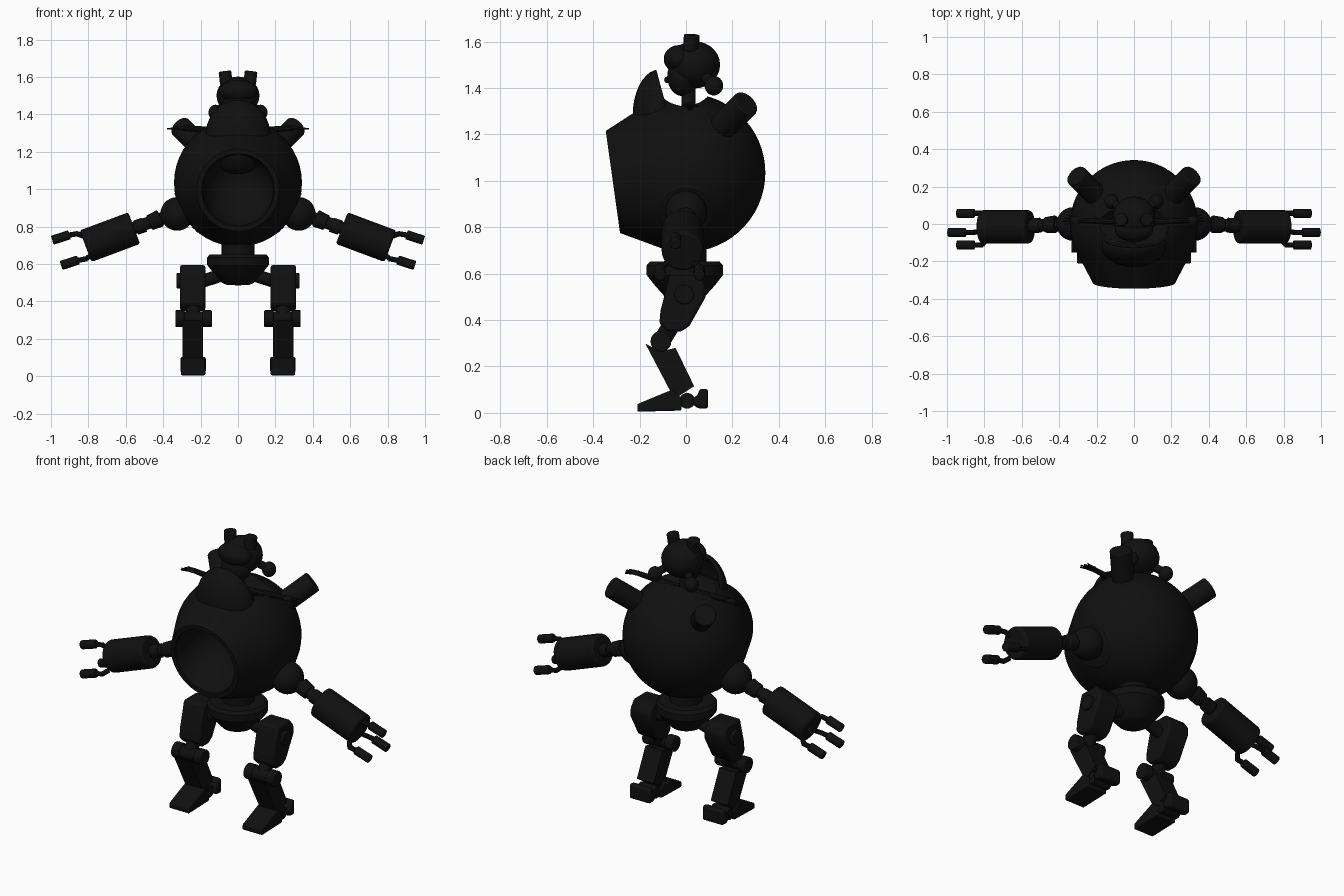
import bpy, bmesh
from math import sin, cos, pi, radians
from mathutils import Vector, Matrix

cube = bpy.data.objects.get("Cube")
if cube:
    bpy.data.objects.remove(cube, do_unlink=True)

mat = bpy.data.materials.new("near_black")
mat.use_nodes = True
tone = (0.005, 0.005, 0.005, 1)
mat.diffuse_color = tone
mat.node_tree.nodes["Principled BSDF"].inputs["Base Color"].default_value = tone


def finish(name, bm, bevel=0.0):
    bmesh.ops.remove_doubles(bm, verts=bm.verts, dist=0.0005)
    bmesh.ops.recalc_face_normals(bm, faces=bm.faces)
    mesh = bpy.data.meshes.new(name)
    bm.to_mesh(mesh)
    bm.free()
    mesh.materials.append(mat)
    ob = bpy.data.objects.new(name, mesh)
    bpy.context.collection.objects.link(ob)
    if bevel:
        mod = ob.modifiers.new("bevel", "BEVEL")
        mod.width, mod.segments = bevel, 2
    bpy.ops.object.select_all(action="DESELECT")
    ob.select_set(True)
    bpy.context.view_layer.objects.active = ob
    bpy.ops.object.shade_smooth_by_angle(angle=radians(35))
    return ob


def rod(name, p, q, r, r2=None, sides=20, bevel=0.0):
    p, q = Vector(p), Vector(q)
    turn = (q - p).to_track_quat("Z", "Y").to_matrix().to_4x4()
    bm = bmesh.new()
    bmesh.ops.create_cone(bm, cap_ends=True, segments=sides, radius1=r,
                          radius2=r if r2 is None else r2, depth=(q - p).length,
                          matrix=Matrix.Translation((p + q) / 2) @ turn)
    return finish(name, bm, bevel)


def ball(name, c, radii):
    bm = bmesh.new()
    bmesh.ops.create_uvsphere(bm, u_segments=24, v_segments=14, radius=1,
                              matrix=Matrix.Translation(c) @ Matrix.Diagonal((*radii, 1)))
    return finish(name, bm)


def prism(name, profile, x0, x1, bevel=0.0):
    """Side outline of (y, z) points, extruded from x0 to x1."""
    bm = bmesh.new()
    face = bm.faces.new([bm.verts.new((x0, y, z)) for y, z in profile])
    out = bmesh.ops.extrude_face_region(bm, geom=[face])["geom"]
    bmesh.ops.translate(bm, vec=(x1 - x0, 0, 0),
                        verts=[v for v in out if isinstance(v, bmesh.types.BMVert)])
    return finish(name, bm, bevel)


def lathe(points, axis, centre):
    bm = bmesh.new()
    vs = [bm.verts.new(p) for p in points]
    es = [bm.edges.new(pair) for pair in zip(vs, vs[1:])]
    bmesh.ops.spin(bm, geom=vs + es, cent=centre, axis=axis, angle=2 * pi,
                   steps=48, use_merge=True)
    return bm


# Round hull with a tilted, tapered mouth and hollow bowl
MID = 1.035
R = 0.342
outline = [(R * sin(a), R * cos(a)) for a in [radians(6 * i) for i in range(21)]]
outline += [(0.22, -0.315), (0.195, -0.315)]
outline += [(0.19 * cos(a), -0.31 + 0.22 * sin(a)) for a in [pi / 20 * i for i in range(11)]]
bm = lathe([(r, y, MID) for r, y in outline], (0, 1, 0), (0, 0, MID))
for v in bm.verts:
    t = min(max((-v.co.y - 0.13) / 0.185, 0), 1)
    v.co.y -= 0.14 * (v.co.z - MID) * t
    v.co.z -= 0.04 * t
hull = finish("hull", bm)

# Cockpit recess cut into the top
cutter = ball("cockpit_cutter", (0, -0.005, 1.38), (0.24, 0.1, 0.09))
cutter.hide_render = True
cut = hull.modifiers.new("cockpit", "BOOLEAN")
cut.object, cut.operation = cutter, "DIFFERENCE"
bpy.context.view_layer.objects.active = hull
bpy.ops.object.modifier_apply(modifier="cockpit")
bpy.data.objects.remove(cutter, do_unlink=True)

# Pointed windscreen: a half shell open to the back
bm = bmesh.new()
bmesh.ops.create_uvsphere(bm, u_segments=28, v_segments=18, radius=1,
                          matrix=Matrix.Translation((0, -0.115, 1.28))
                          @ Matrix.Diagonal((0.175, 0.115, 0.2, 1)))
bmesh.ops.bisect_plane(bm, geom=bm.verts[:] + bm.edges[:] + bm.faces[:],
                       plane_co=(0, -0.085, 1.32), plane_no=(0, 1, 0.27), clear_outer=True)
screen = finish("windscreen", bm)
shell = screen.modifiers.new("shell", "SOLIDIFY")
shell.thickness = 0.012

# Pilot
ball("pilot_torso", (0, 0.01, 1.25), (0.075, 0.055, 0.09))
rod("pilot_neck", (0, 0.01, 1.28), (0, 0.01, 1.42), 0.03)
ball("pilot_face", (0, -0.015, 1.45), (0.088, 0.066, 0.085))
ball("pilot_nose", (0, -0.08, 1.435), (0.012, 0.014, 0.014))
ball("pilot_hair", (0, 0.035, 1.5), (0.115, 0.112, 0.102))
ball("pilot_fringe", (0, -0.03, 1.525), (0.103, 0.066, 0.06))
for s in (-1, 1):
    ball("pilot_pigtail", (s * 0.12, 0.12, 1.41), (0.038, 0.04, 0.042))
    rod("pigtail_tie", (s * 0.07, 0.08, 1.45), (s * 0.11, 0.115, 1.42), 0.022)
    rod("goggle", (s * 0.062, 0.02, 1.56), (s * 0.07, 0.025, 1.63), 0.034, bevel=0.005)
    rod("pilot_arm", (s * 0.04, 0.01, 1.31), (s * 0.3, 0.02, 1.327), 0.02, 0.014, 10)
    ball("pilot_hand", (s * 0.31, 0.02, 1.327), (0.03, 0.024, 0.01))
    for k in (-1, 0, 1, 2):
        rod("pilot_finger", (s * 0.32, 0.015 + k * 0.01, 1.327),
            (s * (0.38 - abs(k) * 0.008), 0.015 + k * 0.018, 1.322), 0.007, 0.004, 6)

# Waist and pelvis
rod("waist", (0, 0, 0.64), (0, 0, 0.74), 0.088, sides=24)
bowl = [(0, 0.652), (0.15, 0.652), (0.165, 0.635), (0.165, 0.595),
        (0.13, 0.55), (0.085, 0.5), (0.06, 0.488), (0, 0.486)]
finish("pelvis", lathe([(r, -0.005, z) for r, z in bowl], (0, 0, 1), (0, -0.005, 0)))

# Side outlines of the leg parts
THIGH = [(-0.07, 0.595), (0.05, 0.595), (0.085, 0.55), (0.085, 0.5), (0.015, 0.375),
         (-0.02, 0.35), (-0.08, 0.35), (-0.115, 0.385), (-0.11, 0.44)]
SHIN = [(-0.175, 0.298), (-0.11, 0.265), (-0.045, 0.28), (0.035, 0.115), (-0.05, 0.06)]
FOOT = [(-0.21, 0.005), (-0.21, 0.038), (-0.06, 0.1), (-0.015, 0.06), (-0.02, 0.01)]
HEEL = [(0.03, 0.035), (0.055, 0.018), (0.095, 0.018), (0.095, 0.104),
        (0.058, 0.104), (0.05, 0.075), (0.03, 0.065)]

for s in (-1, 1):
    # Exhaust pipes
    rod("exhaust_pipe", (s * 0.15, 0.1, 1.175), (s * 0.31, 0.26, 1.335), 0.06, bevel=0.006)

    # Shoulder
    out = Vector((s * 0.866, 0, -0.5))
    hub = Vector((0, 0, MID))
    rod("shoulder_flange", hub + out * 0.27, hub + out * 0.325, 0.135, 0.122, 32, 0.008)
    ball("shoulder_ball", (s * 0.325, 0, 0.868), (0.09, 0.09, 0.09))

    # Arm
    rod("upper_arm", (s * 0.36, 0, 0.86), (s * 0.58, -0.012, 0.785), 0.033)
    rod("elbow_sleeve", (s * 0.415, 0, 0.845), (s * 0.475, -0.006, 0.82), 0.047, 0.042, 12, 0.006)
    rod("elbow_collar", (s * 0.5, -0.006, 0.81), (s * 0.545, -0.01, 0.795), 0.04, sides=12)
    rod("forearm", (s * 0.555, -0.015, 0.792), (s * 0.815, -0.015, 0.695), 0.09, sides=24, bevel=0.012)

    # Three-fingered claw
    for y, x, z, root in ((-0.045, 0.9, 0.757, 0.735), (0.057, 0.853, 0.622, 0.645),
                          (-0.112, 0.853, 0.622, 0.645)):
        base = (s * 0.79, y * 0.7 - 0.005, root)
        rod("finger_link", base, (s * (x - 0.04), y, z + 0.005), 0.014, sides=8)
        rod("finger_knuckle", (s * (x - 0.045), y, z + 0.006), (s * (x + 0.02), y, z - 0.005), 0.014, sides=8)
        rod("finger_tip", (s * x, y, z), (s * (x + 0.093), y, z - 0.03), 0.025, sides=14, bevel=0.006)

    # Leg
    rod("hip_axle", (s * 0.06, 0, 0.55), (s * 0.2, -0.005, 0.505), 0.035)
    prism("thigh", THIGH, s * 0.175, s * 0.31, 0.012)
    rod("hip_cap", (s * 0.29, -0.008, 0.51), (s * 0.328, -0.008, 0.51), 0.042, bevel=0.005)
    rod("knee_strut", (s * 0.24, -0.05, 0.4), (s * 0.24, -0.105, 0.31), 0.038)
    rod("knee_axle", (s * 0.17, -0.108, 0.308), (s * 0.31, -0.108, 0.308), 0.038)
    for x in (0.14, 0.285):
        rod("knee_drum", (s * x, -0.108, 0.308), (s * (x + 0.05), -0.108, 0.308), 0.045, bevel=0.005)
    prism("shin", SHIN, s * 0.187, s * 0.298)
    prism("foot", FOOT, s * 0.175, s * 0.305, 0.006)
    rod("ankle", (s * 0.185, 0.005, 0.052), (s * 0.295, 0.005, 0.052), 0.034)
    prism("heel", HEEL, s * 0.172, s * 0.308, 0.012)
